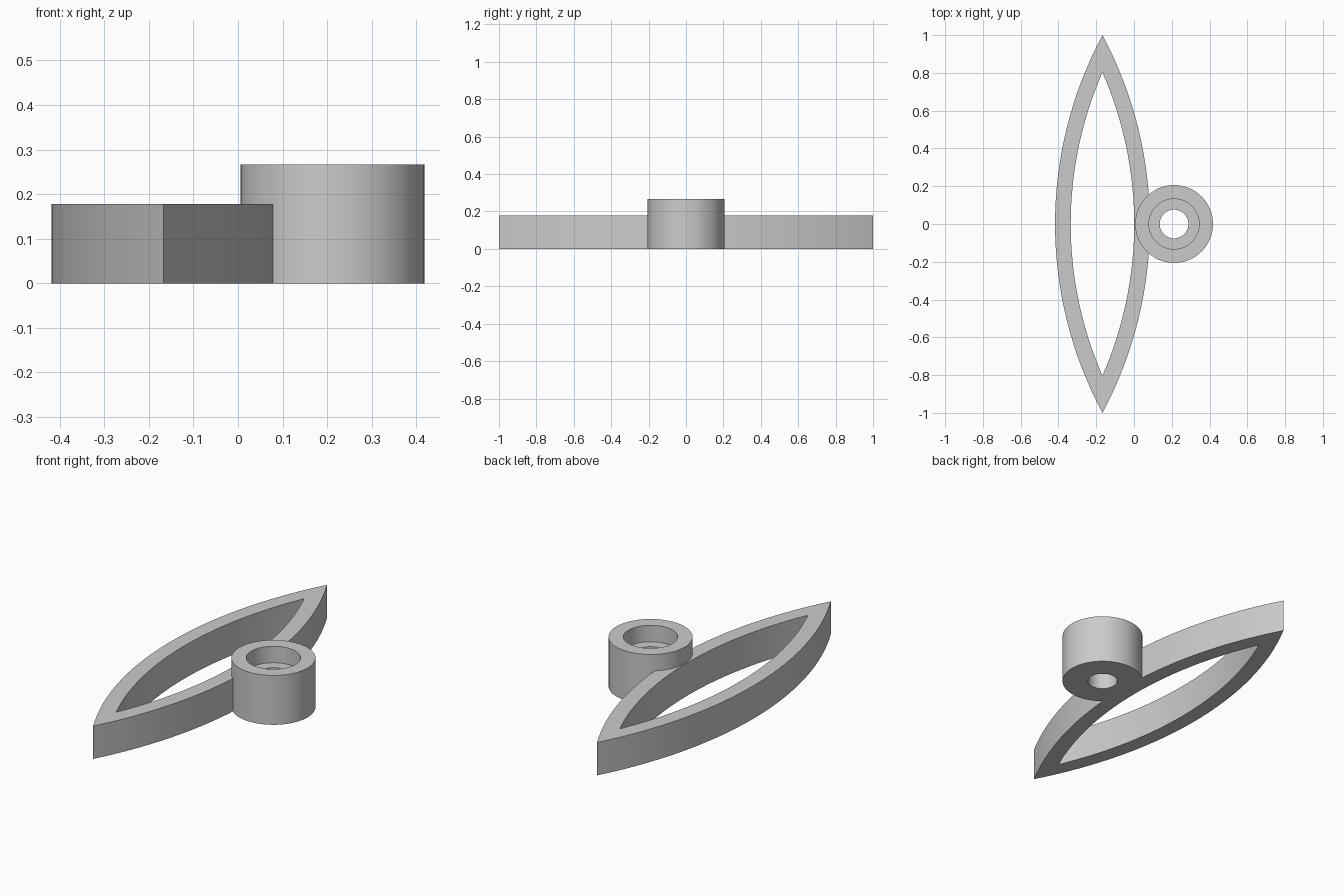
import bpy, bmesh, math

cube = bpy.data.objects.get("Cube")
if cube:
    bpy.data.objects.remove(cube, do_unlink=True)

grey = bpy.data.materials.new("plain grey")
grey.use_nodes = True
colour = (0.6, 0.6, 0.6, 1)
grey.diffuse_color = colour
grey.node_tree.nodes["Principled BSDF"].inputs["Base Color"].default_value = colour


def lens_outline(half_width, half_length, steps=32):
    """Pointed oval made of two mirrored circular arcs."""
    radius = (half_length ** 2 + half_width ** 2) / (2 * half_width)
    sweep = math.asin(half_length / radius)
    points = []
    for side in (1, -1):
        for i in range(steps):
            a = sweep * (2 * i / steps - 1)
            x = radius * math.cos(a) - radius + half_width
            points.append((side * x, side * radius * math.sin(a)))
    return points


def circle_outline(radius, steps=64):
    turns = [math.tau * i / steps for i in range(steps)]
    return [(radius * math.cos(a), radius * math.sin(a)) for a in turns]


def lofted_loop(name, loops, x):
    """Bridge (outline, height) loops in a closed cycle around a hole."""
    bm = bmesh.new()
    rings = [[bm.verts.new((px, py, z)) for px, py in outline] for outline, z in loops]
    for ring, following in zip(rings, rings[1:] + rings[:1]):
        for i in range(len(ring)):
            j = (i + 1) % len(ring)
            bm.faces.new((ring[i], ring[j], following[j], following[i]))
    bmesh.ops.recalc_face_normals(bm, faces=bm.faces)
    mesh = bpy.data.meshes.new(name)
    bm.to_mesh(mesh)
    bm.free()
    mesh.materials.append(grey)
    obj = bpy.data.objects.new(name, mesh)
    obj.location.x = x
    bpy.context.collection.objects.link(obj)
    bpy.ops.object.select_all(action="DESELECT")
    obj.select_set(True)
    bpy.context.view_layer.objects.active = obj
    bpy.ops.object.shade_smooth_by_angle(angle=math.radians(30))
    return obj


FRAME_TOP, BOSS_TOP = 0.178, 0.267

# Pointed oval frame
outer = lens_outline(0.251, 1.0)
inner = lens_outline(0.168, 0.803)
lofted_loop("oval_frame", [(outer, 0), (outer, FRAME_TOP), (inner, FRAME_TOP), (inner, 0)], -0.167)

# Round boss with a stepped through hole
wall, bore, hole = (circle_outline(r) for r in (0.206, 0.133, 0.076))
lofted_loop("round_boss", [(wall, 0), (wall, BOSS_TOP), (bore, BOSS_TOP),
                           (bore, FRAME_TOP), (hole, FRAME_TOP), (hole, 0)], 0.212)
